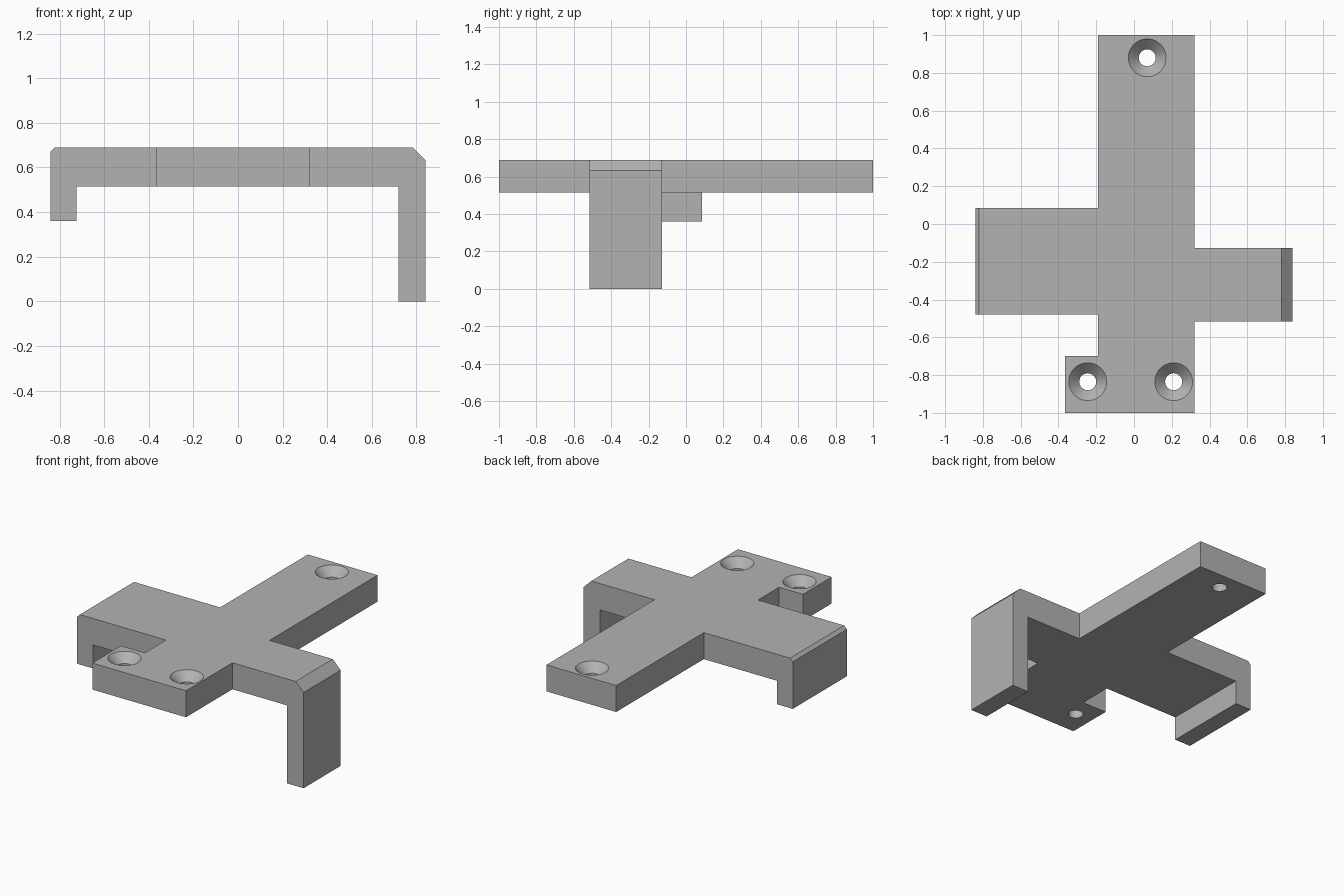
import bpy
import bmesh
from math import pi
from mathutils import Matrix, Vector

cube = bpy.data.objects.get("Cube")
if cube:
    bpy.data.objects.remove(cube, do_unlink=True)

TOP, UNDER = 0.69, 0.515           # plate heights
HOLES = [(0.07, 0.88), (-0.245, -0.835), (0.21, -0.835)]

grey = bpy.data.materials.new("plain grey")
grey.use_nodes = True
colour = (0.45, 0.45, 0.45, 1)
grey.diffuse_color = colour
grey.node_tree.nodes["Principled BSDF"].inputs["Base Color"].default_value = colour


def make_object(name, bm):
    bmesh.ops.recalc_face_normals(bm, faces=bm.faces)
    mesh = bpy.data.meshes.new(name)
    bm.to_mesh(mesh)
    bm.free()
    mesh.materials.append(grey)
    obj = bpy.data.objects.new(name, mesh)
    bpy.context.collection.objects.link(obj)
    return obj


def prism(name, points, depth):
    """Extrude a flat outline along the given vector."""
    bm = bmesh.new()
    face = bm.faces.new([bm.verts.new(p) for p in points])
    new = bmesh.ops.extrude_face_region(bm, geom=[face], use_keep_orig=True)["geom"]
    verts = [g for g in new if isinstance(g, bmesh.types.BMVert)]
    bmesh.ops.translate(bm, verts=verts, vec=Vector(depth))
    return make_object(name, bm)


def hooked_arm(name, side, inner, tip, thick, foot, bevel, y0, y1):
    """Arm with a downturned end and a chamfered top corner."""
    profile = [(inner, TOP), (tip - bevel, TOP), (tip, TOP - bevel), (tip, foot),
               (tip - thick, foot), (tip - thick, UNDER), (inner, UNDER)]
    return prism(name, [(side * x, y0, z) for x, z in profile], (0, y1 - y0, 0))


def countersink(name, x, y):
    """Cutter: 45 degree cone above a straight through hole."""
    rings = [(0.045, UNDER - 0.1), (0.045, TOP - 0.055), (0.1, TOP), (0.12, TOP + 0.02)]
    bm = bmesh.new()
    verts = [bm.verts.new((x + r, y, z)) for r, z in rings]
    edges = [bm.edges.new(pair) for pair in zip(verts, verts[1:])]
    bmesh.ops.spin(bm, geom=verts + edges, cent=(x, y, 0), axis=(0, 0, 1),
                   angle=2 * pi, steps=48)
    bmesh.ops.remove_doubles(bm, verts=bm.verts, dist=0.0001)
    bmesh.ops.holes_fill(bm, edges=bm.edges, sides=0)
    return make_object(name, bm)


# Long plate with the front corner tab
outline = [(-0.365, -1), (0.32, -1), (0.32, 1), (-0.19, 1), (-0.19, -0.70), (-0.365, -0.70)]
bracket = prism("bracket_plate", [(x, y, UNDER) for x, y in outline], (0, 0, TOP - UNDER))

# Side arms and screw holes
tools = [
    (hooked_arm("long_hook_arm", 1, 0.2, 0.84, 0.12, 0, 0.058, -0.515, -0.128), "UNION"),
    (hooked_arm("short_hook_arm", -1, 0.1, 0.84, 0.115, 0.36, 0.02, -0.48, 0.085), "UNION"),
]
tools += [(countersink("screw_hole_cutter", x, y), "DIFFERENCE") for x, y in HOLES]
for tool, operation in tools:
    mod = bracket.modifiers.new(tool.name, "BOOLEAN")
    mod.solver = "EXACT"
    mod.operation = operation
    mod.object = tool

# Bake the booleans into one clean solid
bpy.context.view_layer.update()
graph = bpy.context.evaluated_depsgraph_get()
solid = bpy.data.meshes.new_from_object(bracket.evaluated_get(graph))
bracket.modifiers.clear()
bracket.data = solid
for tool, _ in tools:
    bpy.data.objects.remove(tool, do_unlink=True)

bm = bmesh.new()
bm.from_mesh(solid)
bmesh.ops.remove_doubles(bm, verts=bm.verts, dist=0.0001)
bmesh.ops.dissolve_limit(bm, angle_limit=0.01, verts=bm.verts, edges=bm.edges)
bm.to_mesh(solid)
bm.free()

# Smooth the round holes, keep the block edges sharp
bpy.ops.object.select_all(action="DESELECT")
bracket.select_set(True)
bpy.context.view_layer.objects.active = bracket
bpy.ops.object.shade_smooth_by_angle(angle=pi / 6)
